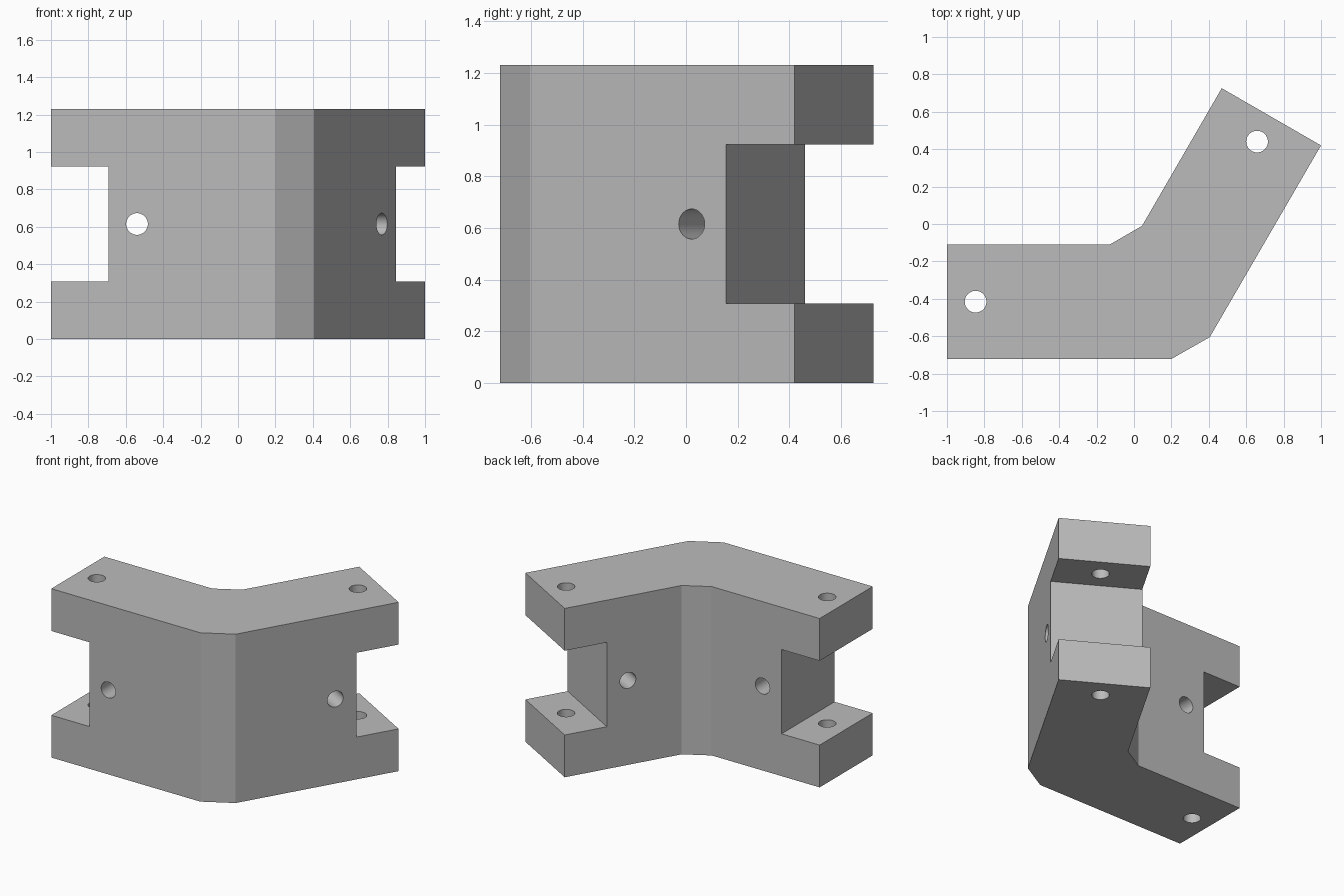
import bpy
import bmesh
import math
from mathutils import Matrix, Vector

if "Cube" in bpy.data.objects:
    bpy.data.objects.remove(bpy.data.objects["Cube"], do_unlink=True)

HEIGHT = 1.23
MID = HEIGHT / 2
HOLE_R = 0.058

grey = bpy.data.materials.new("plain grey")
grey.use_nodes = True
colour = (0.5, 0.5, 0.5, 1)
grey.diffuse_color = colour
grey.node_tree.nodes["Principled BSDF"].inputs["Base Color"].default_value = colour


def add_object(name, bm):
    bmesh.ops.recalc_face_normals(bm, faces=bm.faces)
    mesh = bpy.data.meshes.new(name)
    bm.to_mesh(mesh)
    bm.free()
    mesh.materials.append(grey)
    obj = bpy.data.objects.new(name, mesh)
    bpy.context.collection.objects.link(obj)
    return obj


def cut(target, bm):
    """Subtract a closed shape from the target and discard the cutter."""
    cutter = add_object("cutter", bm)
    cutter.hide_render = True
    mod = target.modifiers.new("cut", 'BOOLEAN')
    mod.operation = 'DIFFERENCE'
    mod.solver = 'EXACT'
    mod.object = cutter
    bpy.context.view_layer.objects.active = target
    bpy.ops.object.modifier_apply(modifier=mod.name)
    bpy.data.objects.remove(cutter, do_unlink=True)


def box(frame, centre, size):
    bm = bmesh.new()
    bmesh.ops.create_cube(bm, size=1, matrix=frame @ Matrix.Translation(centre)
                          @ Matrix.Diagonal((*size, 1)))
    return bm


def rod(frame, centre, tilt, length):
    bm = bmesh.new()
    bmesh.ops.create_cone(bm, cap_ends=True, segments=48, radius1=HOLE_R,
                          radius2=HOLE_R, depth=length,
                          matrix=frame @ Matrix.Translation(centre)
                          @ Matrix.Rotation(tilt, 4, 'X'))
    return bm


# Bent body with chamfered inner and outer corners
outline = [(-1, -0.721), (0.201, -0.721), (0.405, -0.605), (1, 0.42),
           (0.469, 0.726), (0.043, -0.01), (-0.13, -0.11), (-1, -0.11)]
bm = bmesh.new()
base = bm.faces.new([bm.verts.new((x, y, 0)) for x, y in outline])
top = bmesh.ops.extrude_face_region(bm, geom=[base])
bmesh.ops.translate(bm, vec=(0, 0, HEIGHT),
                    verts=[v for v in top["geom"] if isinstance(v, bmesh.types.BMVert)])
bracket = add_object("angled_bracket", bm)

# Each arm: end slot, vertical flange hole and horizontal web hole.
# Local x runs inward from the middle of the arm's end.
for end, angle in ((Vector((-1, -0.4155, 0)), 0),
                   (Vector((0.7345, 0.573, 0)), math.radians(240))):
    frame = Matrix.Translation(end) @ Matrix.Rotation(angle, 4, 'Z')
    cut(bracket, box(frame, (0, 0, MID), (0.614, 1, 0.614)))
    cut(bracket, rod(frame, (0.153, 0, MID), 0, 2))
    cut(bracket, rod(frame, (0.46, 0, MID), math.radians(90), 0.8))

# Smooth hole walls, crisp edges elsewhere
bpy.ops.object.select_all(action='DESELECT')
bracket.select_set(True)
bpy.context.view_layer.objects.active = bracket
bpy.ops.object.shade_smooth_by_angle(angle=math.radians(20))
